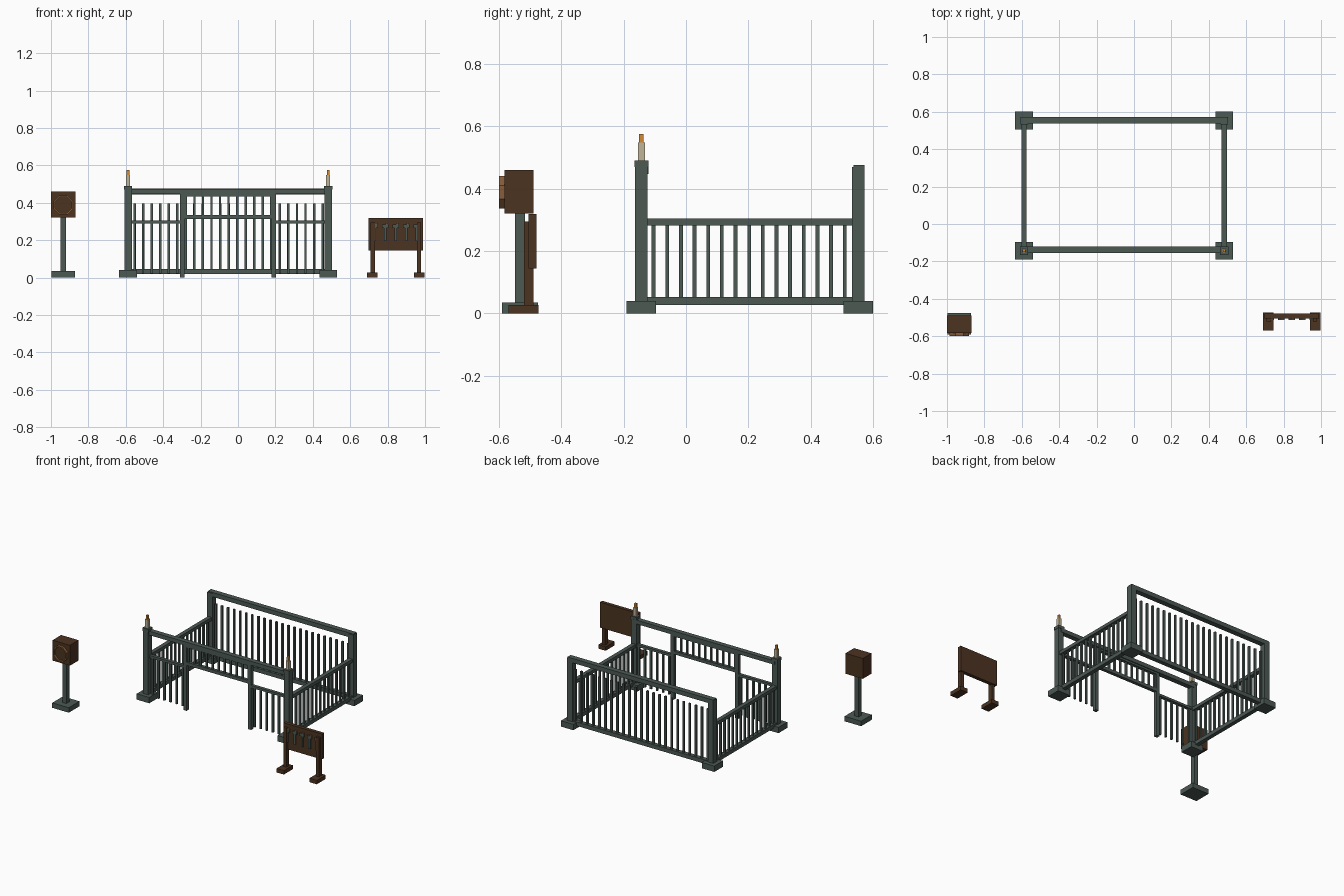
import bpy, bmesh, math
from mathutils import Matrix, Vector

cube = bpy.data.objects.get("Cube")
if cube:
    bpy.data.objects.remove(cube, do_unlink=True)


def material(name, rgb):
    m = bpy.data.materials.new(name)
    m.use_nodes = True
    m.diffuse_color = (*rgb, 1)
    m.node_tree.nodes["Principled BSDF"].inputs["Base Color"].default_value = (*rgb, 1)
    return m


IRON = material("grey green iron", (0.072, 0.100, 0.088))
WOOD = material("dark brown wood", (0.072, 0.033, 0.015))
TAN = material("tan wood", (0.24, 0.11, 0.045))
WAX = material("candle wax", (0.52, 0.46, 0.31))
FLAME = material("amber flame", (0.65, 0.26, 0.035))


def finish(name, bm, *mats):
    bmesh.ops.recalc_face_normals(bm, faces=bm.faces)
    mesh = bpy.data.meshes.new(name)
    bm.to_mesh(mesh)
    bm.free()
    for m in mats:
        mesh.materials.append(m)
    ob = bpy.data.objects.new(name, mesh)
    bpy.context.collection.objects.link(ob)
    return ob


def add_box(bm, x, y, z0, z1, w, d):
    """Box centred on x, y with width w and depth d, from z0 to z1."""
    mat = Matrix.Translation((x, y, (z0 + z1) / 2)) @ Matrix.Diagonal((w, d, z1 - z0, 1))
    bmesh.ops.create_cube(bm, size=1, matrix=mat)


def box(name, mat, *dims):
    bm = bmesh.new()
    add_box(bm, *dims)
    return finish(name, bm, mat)


def bars(name, points, z0, z1, t=0.012):
    bm = bmesh.new()
    for x, y in points:
        add_box(bm, x, y, z0, z1, t, t)
    return finish(name, bm, IRON)


LEFT, RIGHT, FRONT, BACK = 0.482, -0.588, -0.143, 0.553
MID, SPAN = (LEFT + RIGHT) / 2, LEFT - RIGHT
MIDY, DEPTH = (FRONT + BACK) / 2, BACK - FRONT

# Corner posts, with capped candles on the front pair
for side, x in (("left", LEFT), ("right", RIGHT)):
    for end, y in (("front", FRONT), ("back", BACK)):
        tag = f"{end}_{side}"
        box(tag + "_foot", IRON, x, y, 0, 0.04, 0.095, 0.095)
        box(tag + "_post", IRON, x, y, 0.04, 0.47, 0.04, 0.04)
    box(f"{side}_cap", IRON, x, FRONT, 0.47, 0.49, 0.045, 0.045)
    box(f"{side}_candle", WAX, x, FRONT, 0.49, 0.548, 0.022, 0.022)
    box(f"{side}_flame", FLAME, x, FRONT, 0.548, 0.575, 0.014, 0.014)

    # Side fences
    box(f"{side}_top_rail", IRON, x, MIDY, 0.282, 0.304, 0.028, DEPTH)
    box(f"{side}_bottom_rail", IRON, x, MIDY, 0.027, 0.053, 0.028, DEPTH)
    bars(f"{side}_bars", [(x, -0.104 + i * 0.0438) for i in range(15)], 0.04, 0.29)

# Back fence, whose bars stop short of the top rail
xs = [-0.553 + i * 0.0457 for i in range(23)]
box("back_top_rail", IRON, MID, 0.555, 0.445, 0.475, SPAN + 0.035, 0.036)
box("back_bottom_rail", IRON, MID, BACK, 0.018, 0.045, SPAN, 0.03)
bars("back_bars", [(x, BACK) for x in xs], 0.03, 0.395, 0.013)

# Front fence with an open gateway
FY, GATE_L, GATE_R = -0.137, 0.192, -0.298
box("front_top_rail", IRON, MID, FY, 0.447, 0.474, SPAN, 0.034)
for side, gate, post in (("left", GATE_L, LEFT), ("right", GATE_R, RIGHT)):
    box(f"gate_post_{side}", IRON, gate, FY, 0, 0.45, 0.024, 0.024)
    box(f"front_rail_{side}", IRON, (gate + post) / 2, FY, 0.289, 0.305,
        abs(post - gate), 0.022)
    panel = [x for x in xs if min(gate, post) + 0.02 < x < max(gate, post) - 0.02]
    bars(f"front_bars_{side}", [(x, FY) for x in panel], 0.022, 0.295)
GMID, GW = (GATE_L + GATE_R) / 2, GATE_L - GATE_R
box("gate_lintel", IRON, GMID, FY, 0.312, 0.334, GW, 0.022)
box("gate_upper_rail", IRON, GMID, FY, 0.434, 0.448, GW, 0.022)
bars("gate_bars", [(x, FY) for x in xs if GATE_R + 0.01 < x < GATE_L - 0.01], 0.32, 0.44)

# Box on a pole
PX, PY = -0.934, -0.533
box("pole_base", IRON, PX, PY, 0, 0.034, 0.126, 0.116)
box("pole", IRON, PX, PY, 0.034, 0.32, 0.03, 0.032)
box("pole_box", WOOD, PX, -0.536, 0.32, 0.46, 0.132, 0.093)

# Octagonal ring with a recessed face
bm = bmesh.new()
turn = Matrix.Rotation(math.pi / 2, 4, "X") @ Matrix.Rotation(math.pi / 8, 4, "Z")
bmesh.ops.create_cone(bm, cap_ends=True, segments=8, radius1=0.056, radius2=0.056,
                      depth=0.02, matrix=Matrix.Translation((PX, -0.59, 0.388)) @ turn)
face = min(bm.faces, key=lambda f: f.calc_center_median().y)
bmesh.ops.inset_region(bm, faces=[face], thickness=0.009)
rim = bmesh.ops.extrude_discrete_faces(bm, faces=[face])["faces"][0]
bmesh.ops.translate(bm, verts=rim.verts, vec=Vector((0, 0.014, 0)))
rim.material_index = 1
finish("octagon_ring", bm, TAN, WOOD)

# Tool board
BX = 0.844
box("board_panel", WOOD, BX, -0.492, 0.144, 0.318, 0.292, 0.025)
for side, s in (("left", 1), ("right", -1)):
    box(f"board_foot_{side}", WOOD, BX + s * 0.125, -0.521, 0, 0.027, 0.056, 0.097)
    box(f"board_leg_{side}", WOOD, BX + s * 0.124, -0.505, 0.027, 0.295, 0.023, 0.03)
for i in range(5):
    x = BX + (i - 2) * 0.056
    box(f"tool_shaft_{i}", IRON, x, -0.51, 0.195, 0.272, 0.014, 0.008)
    box(f"tool_head_{i}", IRON, x, -0.51, 0.266, 0.284, 0.034, 0.008)
    box(f"tool_peg_{i}", TAN, x + 0.008, -0.509, 0.284, 0.292, 0.014, 0.01)
